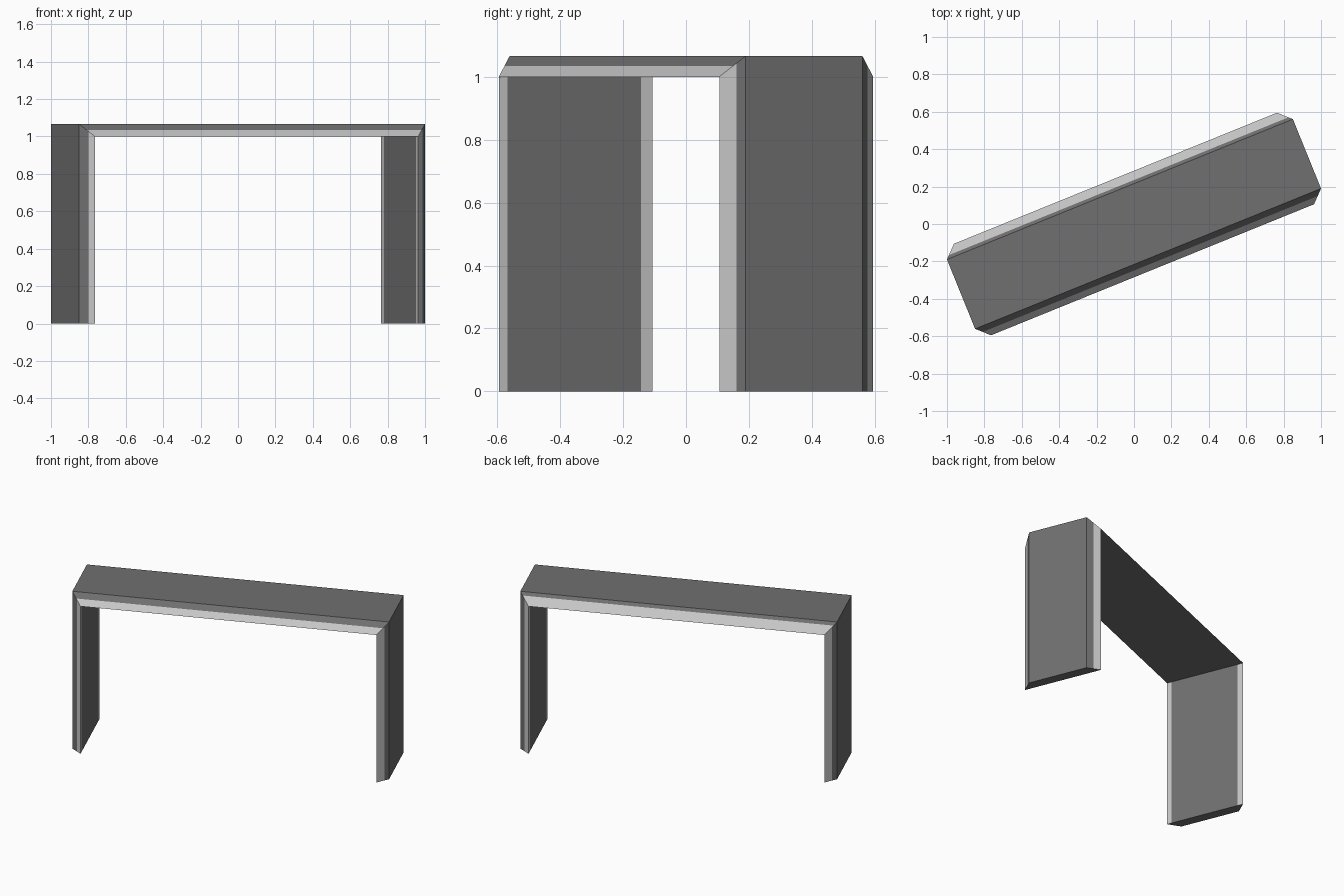
import bpy
import bmesh
import math
from mathutils import Matrix

cube = bpy.data.objects.get("Cube")
if cube:
    bpy.data.objects.remove(cube, do_unlink=True)

INNER_LEN, INNER_WID = 0.932, 0.264    # half sizes of the opening side
OUTER_WID, THICK, HEIGHT = 0.2, 0.066, 1.0
TURN = Matrix.Rotation(math.radians(22.08), 4, 'Z')


def make_material(name, value):
    mat = bpy.data.materials.new(name)
    colour = (value, value, value, 1)
    mat.diffuse_color = colour
    mat.use_nodes = True
    mat.node_tree.nodes["Principled BSDF"].inputs["Base Color"].default_value = colour
    return mat


MATERIALS = [make_material("dark grey", 0.16), make_material("light grey", 0.57)]


def section(front_split, back_split):
    """Bevelled board section as (across, depth) points, with painted edge lines."""
    def slope(t, side):
        return (side * (INNER_WID + (OUTER_WID - INNER_WID) * t), THICK * t)
    return [slope(0, -1), slope(front_split, -1), slope(1, -1),
            slope(1, 1), slope(back_split, 1), slope(0, 1),
            (INNER_WID - 0.04, 0), (0.03 - INNER_WID, 0)]


def build_board(name, profile, place_start, place_end, light_edges, cap):
    """Join two rings of the section; mitred ends stay open where boards meet."""
    bm = bmesh.new()
    start = [bm.verts.new(place_start(v, d)) for v, d in profile]
    end = [bm.verts.new(place_end(v, d)) for v, d in profile]
    count = len(profile)
    for i in range(count):
        j = (i + 1) % count
        face = bm.faces.new((start[i], start[j], end[j], end[i]))
        face.material_index = int(i in light_edges)
    if cap:
        bm.faces.new(start)
    bmesh.ops.recalc_face_normals(bm, faces=bm.faces)
    bm.transform(TURN)
    mesh = bpy.data.meshes.new(name)
    bm.to_mesh(mesh)
    bm.free()
    for mat in MATERIALS:
        mesh.materials.append(mat)
    obj = bpy.data.objects.new(name, mesh)
    bpy.context.collection.objects.link(obj)


def foot(side):
    return lambda v, d: (side * (INNER_LEN + d), v, 0)


def mitre(side):
    return lambda v, d: (side * (INNER_LEN + d), v, HEIGHT + d)


# Two upright posts, with light lines on the inner face edges
POST_LIGHT = {0, 4, 5, 7}
build_board("right_post", section(0.42, 0.6), foot(-1), mitre(-1), POST_LIGHT, True)
build_board("left_post", section(0.66, 0.52), foot(1), mitre(1), POST_LIGHT, True)

# Top beam, mitred into both posts
build_board("top_beam", section(0.52, 0.72), mitre(-1), mitre(1), {0, 4}, False)
